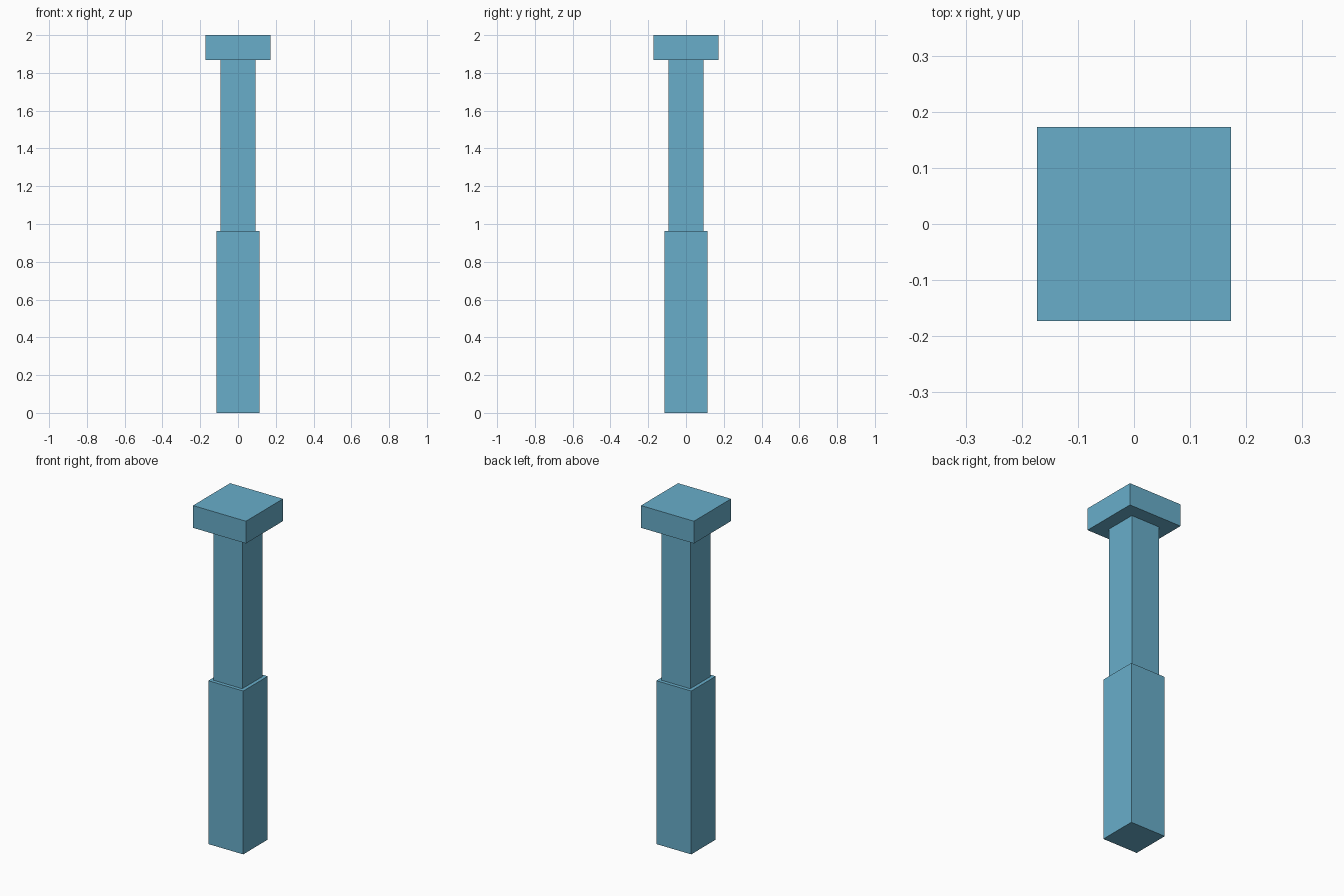
import bpy

if "Cube" in bpy.data.objects:
    bpy.data.objects.remove(bpy.data.objects["Cube"])

blue = bpy.data.materials.new("soft_blue")
blue.diffuse_color = (0.138, 0.423, 0.591, 1.0)
blue.use_nodes = True
blue.node_tree.nodes["Principled BSDF"].inputs["Base Color"].default_value = blue.diffuse_color


def block(name, width, z0, z1):
    """Square upright block between two heights."""
    bpy.ops.mesh.primitive_cube_add(size=1, location=(0, 0, (z0 + z1) / 2))
    ob = bpy.context.object
    ob.name = name
    ob.scale = (width, width, z1 - z0)
    bpy.ops.object.transform_apply(location=False, rotation=False, scale=True)
    ob.data.materials.append(blue)
    return ob


# Thick lower sleeve, narrower shaft, wide square cap
block("lower_sleeve", 0.228, 0.0, 0.962)
block("upper_shaft", 0.186, 0.962, 1.869)
block("top_cap", 0.345, 1.869, 2.0)
